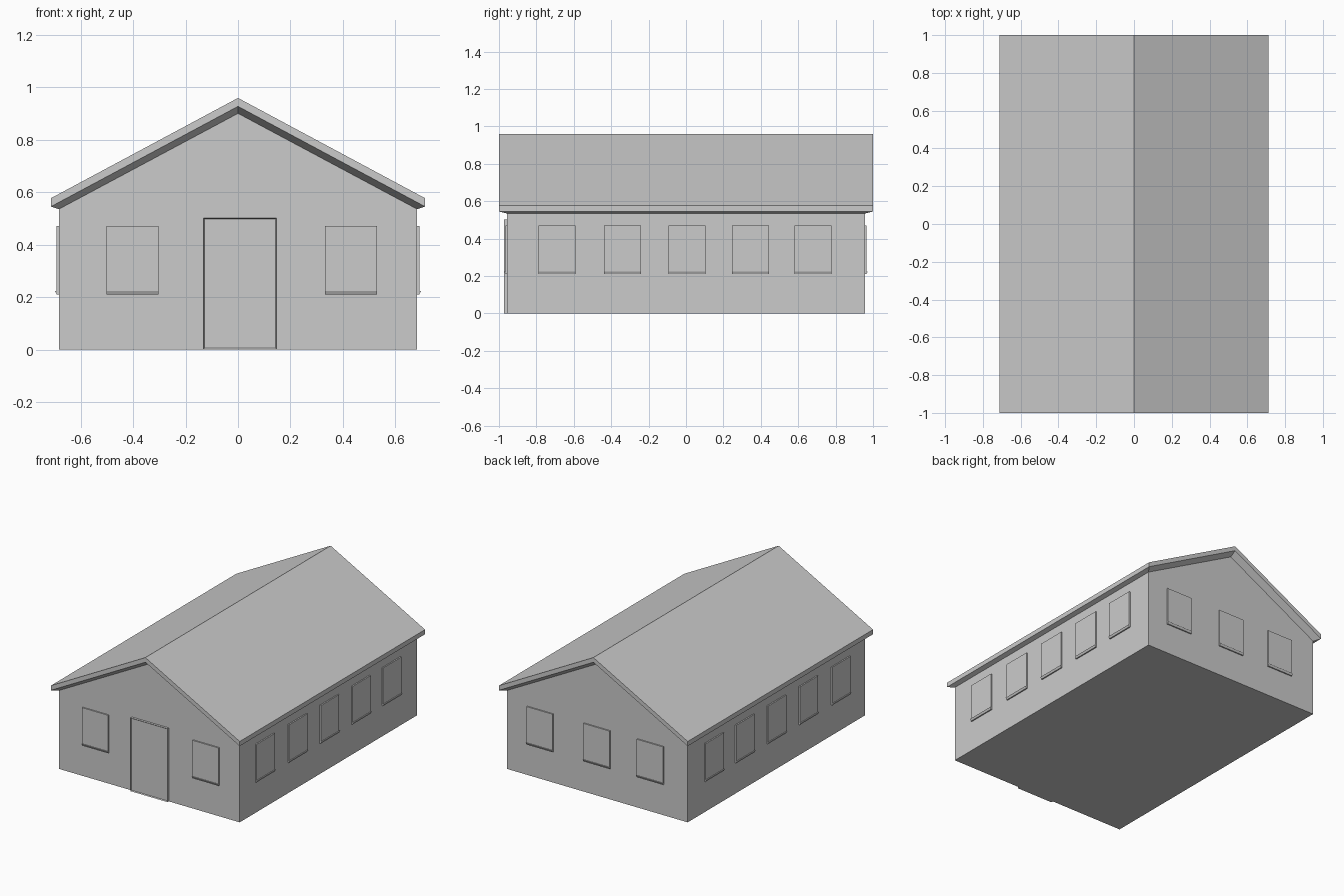
import bpy, bmesh
from math import radians
from mathutils import Matrix

if "Cube" in bpy.data.objects:
    bpy.data.objects.remove(bpy.data.objects["Cube"])

HX, HY = 0.683, 0.957            # wall half-width and half-depth
EAVE, PEAK = 0.535, 0.90         # wall heights


def make(name, verts, faces, matrix=Matrix()):
    bm = bmesh.new()
    vs = [bm.verts.new(matrix @ Matrix.Translation(v).to_translation()) for v in verts]
    for f in faces:
        bm.faces.new([vs[i] for i in f])
    bmesh.ops.recalc_face_normals(bm, faces=bm.faces)
    mesh = bpy.data.meshes.new(name)
    bm.to_mesh(mesh)
    bm.free()
    ob = bpy.data.objects.new(name, mesh)
    bpy.context.collection.objects.link(ob)
    return ob


# Walls: gabled outline swept front to back, open under the roof
outline = [(-HX, 0), (HX, 0), (HX, EAVE), (0, PEAK), (-HX, EAVE)]
make("walls", [(x, y, z) for y in (-HY, HY) for x, z in outline],
     [range(5), range(5, 10), (0, 1, 6, 5), (1, 2, 7, 6), (4, 0, 5, 9)])

# Roof: top chevron, fascia and sloped soffit running in to the walls
rows = [(0.713, 1.0, 0.577, 0.959), (0.713, 1.0, 0.545, 0.927), (HX, HY, EAVE, PEAK)]
verts = [(x, s * hy, z) for hx, hy, ez, pz in rows for s in (-1, 1)
         for x, z in ((-hx, ez), (0, pz), (hx, ez))]
faces = [(0, 1, 4, 3), (1, 2, 5, 4)]
ring = [0, 1, 2, 5, 4, 3]
for r in (0, 6):
    for a, b in zip(ring, ring[1:] + ring[:1]):
        faces.append((a + r, b + r, b + r + 6, a + r + 6))
make("roof", verts, faces)


# Windows: thin pane with a wedge sill, one profile swept across the width
def window(name, matrix, w=0.198):
    prof = [(0, .47), (.009, .47), (.009, .224), (.015, .224), (.008, .21), (0, .21)]
    n = len(prof)
    vs = [(s * w / 2, -o, z) for s in (-1, 1) for o, z in prof]
    fs = [range(n), range(n, 2 * n)]
    fs += [(i, (i + 1) % n, (i + 1) % n + n, i + n) for i in range(n)]
    return make(name, vs, fs, matrix)


for x in (-0.403, 0.431):
    window("front_window", Matrix.Translation((x, -HY, 0)))
for x in (-0.403, 0.0, 0.431):
    window("back_window", Matrix.Translation((x, HY, 0)) @ Matrix.Rotation(radians(180), 4, 'Z'))
for y in (-0.69, -0.339, 0.005, 0.346, 0.678):
    ob = window("side_windows", Matrix.Translation((HX, y, 0)) @ Matrix.Rotation(radians(90), 4, 'Z'))
    ob.modifiers.new("mirror", 'MIRROR')

# Door: slab with a narrow frame around a recessed panel
bm = bmesh.new()
bmesh.ops.create_cube(bm, size=1, matrix=Matrix.Translation((0.0075, -HY - 0.008, 0.2515))
                      @ Matrix.Diagonal((0.279, 0.016, 0.501, 1)))
front = [f for f in bm.faces if f.normal.y < -0.9]
bmesh.ops.inset_region(bm, faces=front, thickness=0.007)
bmesh.ops.translate(bm, verts=front[0].verts, vec=(0, 0.007, 0))
mesh = bpy.data.meshes.new("door")
bm.to_mesh(mesh)
bm.free()
bpy.context.collection.objects.link(bpy.data.objects.new("door", mesh))
